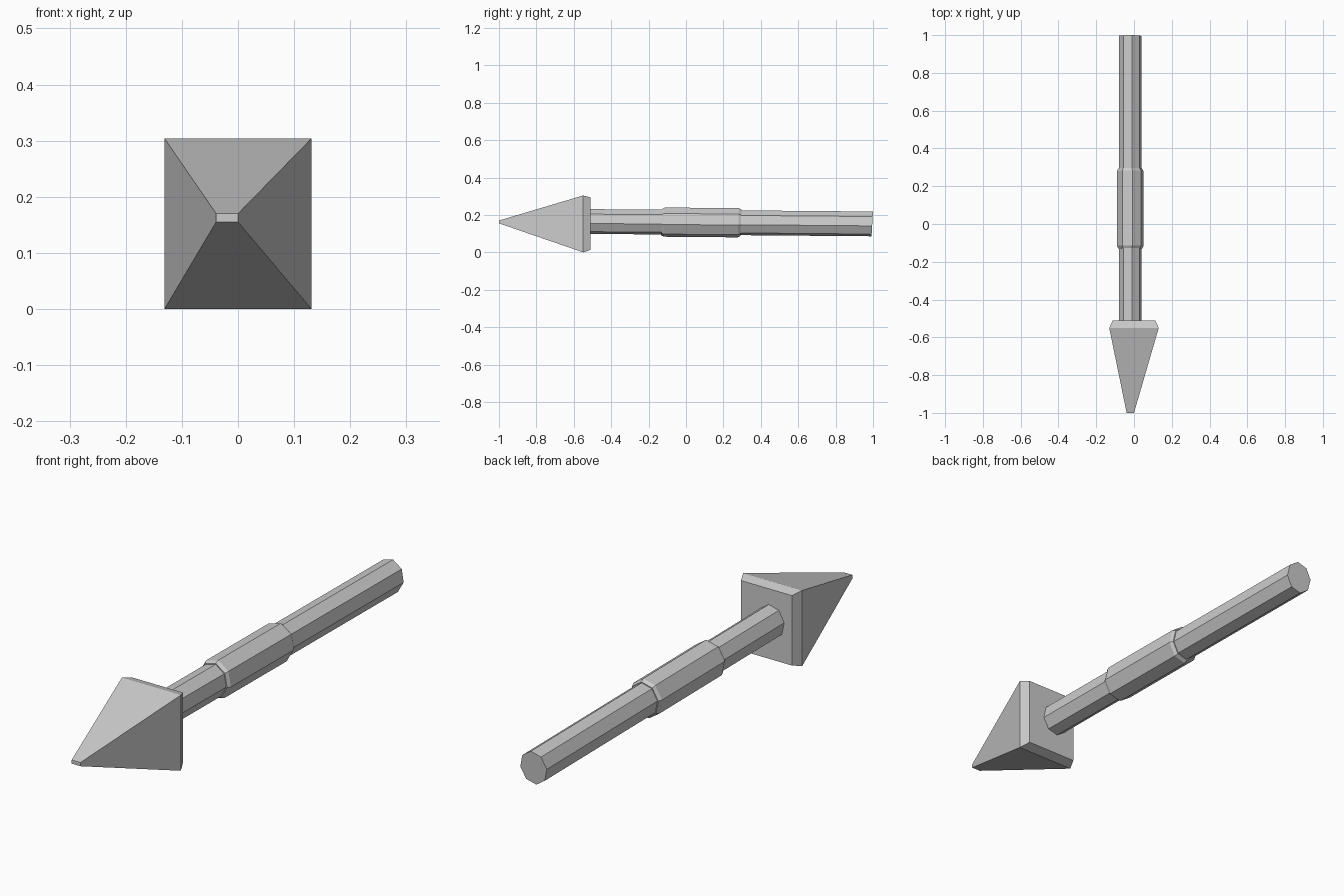
import bpy, bmesh
from math import cos, sin, radians

if "Cube" in bpy.data.objects:
    bpy.data.objects.remove(bpy.data.objects["Cube"])


def loft(name, rings):
    """Skin a list of equal-length rings and cap both ends."""
    bm = bmesh.new()
    loops = [[bm.verts.new(p) for p in ring] for ring in rings]
    n = len(loops[0])
    for a, b in zip(loops, loops[1:]):
        for i in range(n):
            j = (i + 1) % n
            bm.faces.new((a[i], a[j], b[j], b[i]))
    bm.faces.new(loops[0])
    bm.faces.new(loops[-1])
    bmesh.ops.recalc_face_normals(bm, faces=bm.faces)
    mesh = bpy.data.meshes.new(name)
    bm.to_mesh(mesh)
    bm.free()
    obj = bpy.data.objects.new(name, mesh)
    bpy.context.collection.objects.link(obj)
    return obj


def rect(y, x0, x1, z0, z1):
    return [(x0, y, z0), (x1, y, z0), (x1, y, z1), (x0, y, z1)]


def octagon(y, rx, rz, lean=0.0):
    """Eight-sided section on the slightly drooping shaft axis."""
    cz = 0.1605 - 0.0085 * y
    ring = []
    for k in range(8):
        t = radians(-9 + 45 * k)
        ring.append((-0.02 + rx * cos(t), y + lean * sin(t), cz + rz * sin(t)))
    return ring


# Pyramid head with blunt tip and chamfered back
loft("head", [
    rect(-1.0, -0.039, 0.0, 0.155, 0.17),
    rect(-0.55, -0.131, 0.131, 0.0, 0.304),
    rect(-0.51, -0.113, 0.113, 0.013, 0.294),
])

# Octagonal shaft
loft("shaft", [octagon(-0.515, 0.06, 0.067), octagon(0.996, 0.06, 0.067, 0.004)])

# Thicker grip sleeve with bevelled ends
loft("grip", [octagon(y, 0.071 * s, 0.079 * s, 0.003) for y, s in
              ((-0.13, 0.9), (-0.116, 1.0), (0.28, 1.0), (0.294, 0.9))])
